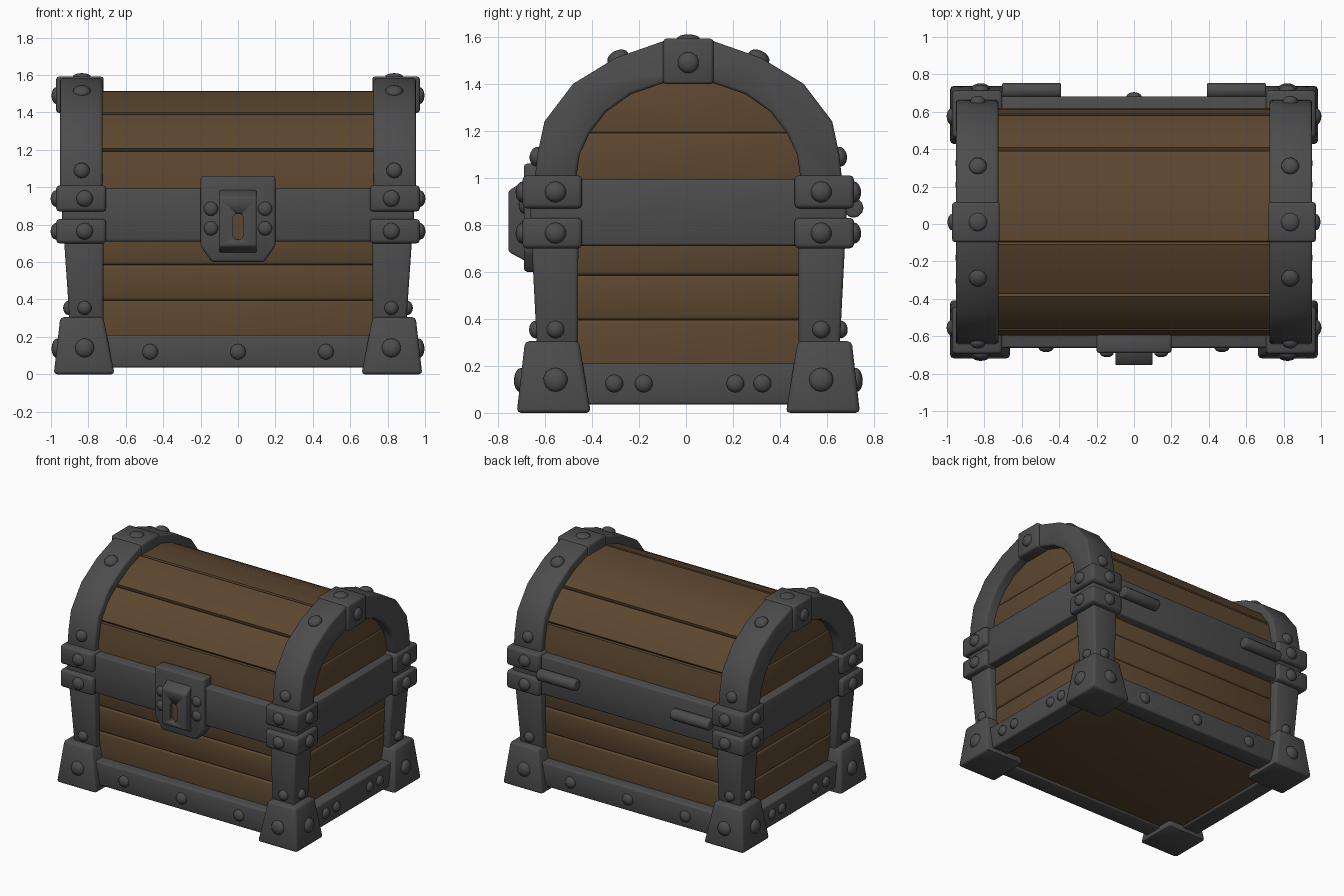
import bpy, bmesh, math
from mathutils import Vector, Matrix

if "Cube" in bpy.data.objects:
    bpy.data.objects.remove(bpy.data.objects["Cube"])

CY = 0.01  # chest centre in y


def material(name, rgb):
    m = bpy.data.materials.new(name)
    m.diffuse_color = (*rgb, 1)
    m.use_nodes = True
    m.node_tree.nodes["Principled BSDF"].inputs["Base Color"].default_value = m.diffuse_color
    return m


WOOD = material("brown wood", (0.108, 0.063, 0.029))
IRON = material("dark iron", (0.072, 0.072, 0.072))


def finish(bm, name, mat, bevel=0.0, angle=50):
    bmesh.ops.recalc_face_normals(bm, faces=bm.faces)
    if bevel:
        edges = [e for e in bm.edges if e.calc_face_angle(0) > 0.6]
        bmesh.ops.bevel(bm, geom=edges, offset=bevel, segments=2, profile=0.5,
                        affect='EDGES', clamp_overlap=True)
    me = bpy.data.meshes.new(name)
    bm.to_mesh(me)
    bm.free()
    me.materials.append(mat)
    ob = bpy.data.objects.new(name, me)
    ob.location.y = CY
    bpy.context.collection.objects.link(ob)
    bpy.ops.object.select_all(action='DESELECT')
    ob.select_set(True)
    bpy.context.view_layer.objects.active = ob
    bpy.ops.object.shade_smooth_by_angle(angle=math.radians(angle))
    return ob


def loft(name, lower, upper, mat, bevel=0.012):
    """Solid between two matching loops of 3D points."""
    bm = bmesh.new()
    a = [bm.verts.new(p) for p in lower]
    b = [bm.verts.new(p) for p in upper]
    n = len(a)
    bm.faces.new(a)
    bm.faces.new(b)
    for i in range(n):
        j = (i + 1) % n
        bm.faces.new((a[i], a[j], b[j], b[i]))
    return finish(bm, name, mat, bevel)


def prism(name, pts, axis, lo, hi, mat, bevel=0.012):
    """Extrude a 2D outline along x (y,z points) or y (x,z points)."""
    def put(t):
        return [(t, p, q) if axis == 'x' else (p, t, q) for p, q in pts]
    return loft(name, put(lo), put(hi), mat, bevel)


def rect(x0, x1, y0, y1, z):
    return [(x0, y0, z), (x1, y0, z), (x1, y1, z), (x0, y1, z)]


def box(name, x0, x1, y0, y1, z0, z1, mat, bevel=0.012):
    return loft(name, rect(x0, x1, y0, y1, z0), rect(x0, x1, y0, y1, z1), mat, bevel)


rivet_bm = bmesh.new()


def rivet(loc, normal, r=0.045, h=0.03):
    rot = Vector(normal).to_track_quat('Z', 'Y').to_matrix().to_4x4()
    m = Matrix.Translation(loc) @ rot @ Matrix.Diagonal((r, r, h, 1))
    bmesh.ops.create_uvsphere(rivet_bm, u_segments=14, v_segments=8, radius=1, matrix=m)


# Wooden body: stacked planks, leaning outwards a little
splits = [0.05, 0.395, 0.585, 0.80]
for i, (z0, z1) in enumerate(zip(splits, splits[1:])):
    loops = []
    for z in (z0, z1):
        hx, hy = 0.845 + 0.035 * z, 0.59 + 0.025 * z
        loops.append(rect(-hx, hx, -hy, hy, z))
    loft(f"body_planks_{i}", *loops, WOOD, 0.014)

# Wooden lid: curved outline with V grooves between planks (True = groove)
half = [(0.61, 0.9, False), (0.605, 1.05, False), (0.575, 1.2, True), (0.495, 1.315, False),
        (0.39, 1.395, True), (0.25, 1.47, False), (0.11, 1.515, False)]
arc = [(-y, z, g or y == 0.11) for y, z, g in half] + [(y, z, g) for y, z, g in reversed(half)]
outline = []
for i, (y, z, groove) in enumerate(arc):
    p = Vector((y, z))
    if groove:
        before = (Vector(arc[i - 1][:2]) - p).normalized()
        after = (Vector(arc[i + 1][:2]) - p).normalized()
        inward = (Vector((0, 0.95)) - p).normalized()
        outline += [p + before * 0.01, p + inward * 0.02, p + after * 0.01]
    else:
        outline.append(p)
prism("lid_planks", [tuple(p) for p in outline], 'x', -0.85, 0.85, WOOD, 0)

# Lid end planks
low = [(-0.54, 0.9), (0.54, 0.9), (0.54, 1.19), (-0.54, 1.19)]
high = [(-0.54, 1.19), (0.54, 1.19), (0.4, 1.36), (0.2, 1.46), (-0.2, 1.46), (-0.4, 1.36)]
for s, side in ((-1, "left"), (1, "right")):
    prism(f"{side}_lid_end_lower", low, 'x', s * 0.8, s * 0.88, WOOD, 0.01)
    prism(f"{side}_lid_end_upper", high, 'x', s * 0.8, s * 0.88, WOOD, 0.01)

# Middle iron band and bottom frame
box("middle_band", -0.94, 0.94, -0.672, 0.672, 0.71, 0.995, IRON)
for s, n in ((-1, "front"), (1, "back")):
    y0, y1 = sorted((s * 0.53, s * 0.67))
    box(f"{n}_bottom_rail", -0.93, 0.93, y0, y1, 0.035, 0.21, IRON)
    for x in (-0.47, 0, 0.47):
        rivet((x, s * 0.67, 0.12), (0, s, 0), 0.042, 0.025)
for s, n in ((-1, "left"), (1, "right")):
    x0, x1 = sorted((s * 0.79, s * 0.93))
    box(f"{n}_bottom_rail", x0, x1, -0.6, 0.6, 0.035, 0.21, IRON)
    for y in (-0.315, -0.19, 0.2, 0.315):
        rivet((s * 0.93, y, 0.125), (s, 0, 0), 0.038, 0.025)

# Corners: feet, posts and brackets
for sx, nx in ((-1, "left"), (1, "right")):
    for sy, ny in ((-1, "front"), (1, "back")):
        n = f"{ny}_{nx}"

        def corner(x0, x1, y0, y1, z):
            return rect(sx * x0, sx * x1, sy * y0, sy * y1, z)

        loft(n + "_foot", corner(0.66, 0.985, 0.415, 0.73, 0),
             corner(0.72, 0.95, 0.465, 0.695, 0.305), IRON, 0.018)
        loft(n + "_post", corner(0.72, 0.895, 0.47, 0.64, 0.2),
             corner(0.72, 0.932, 0.468, 0.668, 0.75), IRON, 0.014)
        for z0, z1, k in ((0.70, 0.83, "lower"), (0.87, 1.01, "upper")):
            loft(f"{n}_{k}_bracket", corner(0.705, 0.972, 0.452, 0.705, z0),
                 corner(0.705, 0.972, 0.452, 0.705, z1), IRON, 0.018)
        # rivets on both outer faces: (z, face x, face y, radius)
        for z, fx, fy, r in ((0.14, 0.967, 0.712, 0.052), (0.355, 0.905, 0.648, 0.038),
                             (0.765, 0.972, 0.705, 0.045), (0.94, 0.972, 0.705, 0.045)):
            rivet((sx * 0.82, sy * fy, z), (0, sy, 0.05), r)
            rivet((sx * fx, sy * 0.565, z), (sx, 0, 0.05), r)
        rivet((sx * 0.835, sy * 0.645, 1.09), (0, sy, 0.15), 0.042, 0.03)
        rivet((sx * 0.835, sy * 0.30, 1.512), (0, sy * 0.42, 0.9), 0.048, 0.03)

# Lid arches with a key block on top
outer = [(0.655, 0.98), (0.642, 1.1), (0.612, 1.24), (0.49, 1.40), (0.31, 1.51), (0.105, 1.582)]
inner = [(0.48, 0.98), (0.462, 1.1), (0.42, 1.19), (0.35, 1.28), (0.245, 1.355), (0.1, 1.405)]
ring = ([(-y, z) for y, z in outer] + outer[::-1]
        + inner + [(-y, z) for y, z in inner[::-1]])
for s, n in ((-1, "left"), (1, "right")):
    prism(f"{n}_lid_arch", ring, 'x', s * 0.725, s * 0.952, IRON, 0.014)
    x0, x1 = sorted((s * 0.718, s * 0.972))
    box(f"{n}_key_block", x0, x1, -0.107, 0.107, 1.398, 1.592, IRON, 0.014)
    rivet((s * 0.835, 0, 1.59), (0, 0, 1), 0.05, 0.02)
    rivet((s * 0.972, 0, 1.49), (s, 0, 0), 0.045, 0.025)

# Lock: plate, raised housing, keyhole
plate = [(-0.2, 1.06), (0.2, 1.06), (0.2, 0.685), (0.14, 0.6), (-0.14, 0.6), (-0.2, 0.685)]
prism("lock_plate", plate, 'y', -0.70, -0.60, IRON, 0.014)
housing = prism("lock_housing", [(-0.66, 0.985), (-0.70, 0.985), (-0.765, 0.945),
                                 (-0.765, 0.685), (-0.70, 0.65), (-0.66, 0.65)],
                'x', -0.1, 0.1, IRON, 0.01)
hole = []
for i in range(16):
    a = math.tau * (i + 0.5) / 16
    hole.append((0.028 * math.cos(a), (0.833 if math.sin(a) > 0 else 0.748) + 0.028 * math.sin(a)))
cutter = prism("keyhole_cutter", hole, 'y', -0.80, -0.735, IRON, 0)
cutter.hide_render = True
cutter.hide_set(True)
cut = housing.modifiers.new("keyhole", 'BOOLEAN')
cut.operation = 'DIFFERENCE'
cut.solver = 'EXACT'
cut.object = cutter
prism("keyhole_back", hole, 'y', -0.742, -0.734, WOOD, 0)
for x in (-0.145, 0.145):
    for z in (0.78, 0.885):
        rivet((x, -0.70, z), (0, -1, 0), 0.038, 0.022)

# Hinge barrels on the back
for s, n in ((-1, "left"), (1, "right")):
    circle = [(0.703 + 0.042 * math.cos(math.tau * i / 12), 0.872 + 0.042 * math.sin(math.tau * i / 12))
              for i in range(12)]
    prism(f"{n}_hinge", circle, 'x', s * 0.39, s * 0.705, IRON, 0.01)

finish(rivet_bm, "rivets", IRON)
